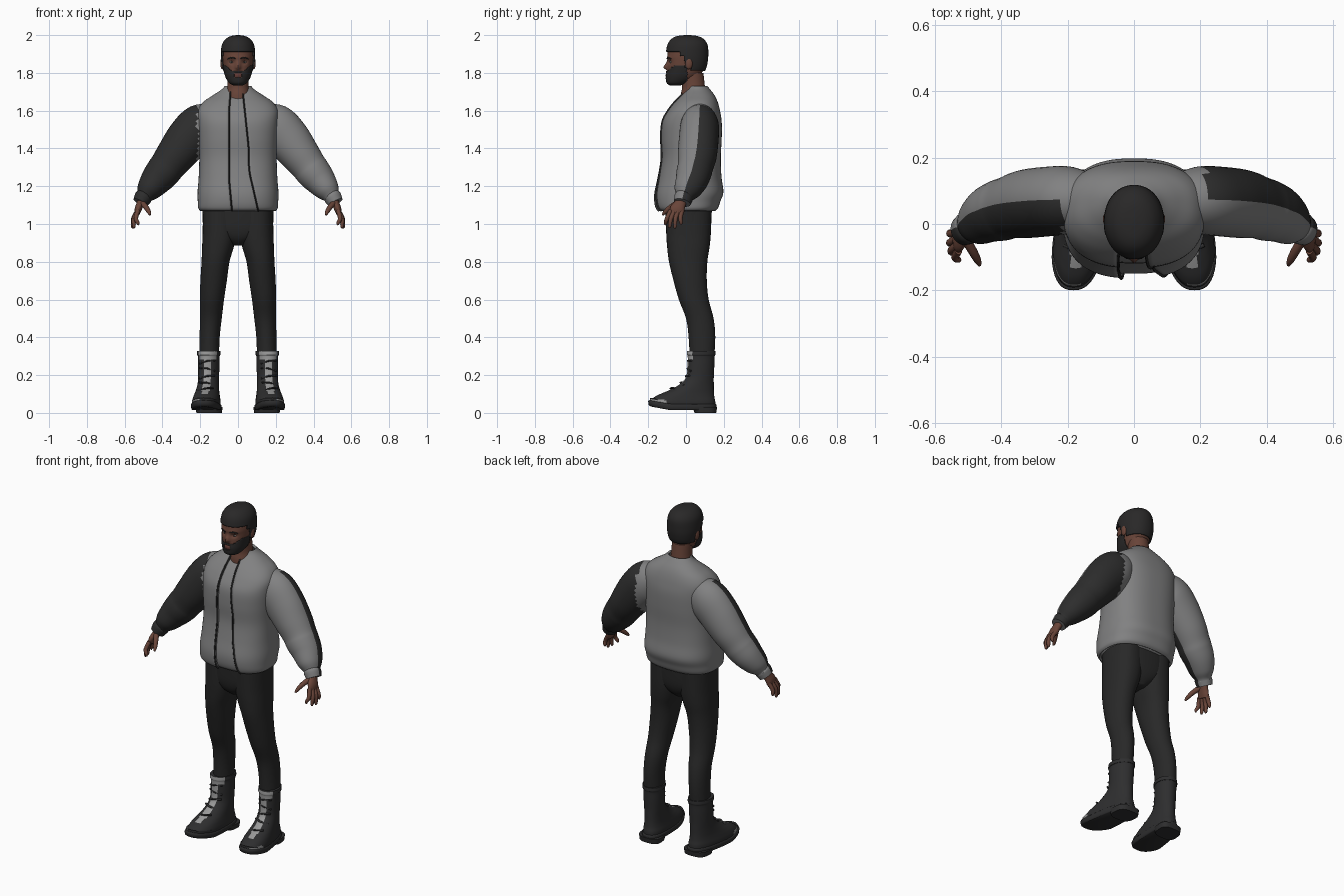
import bpy, bmesh, math
from mathutils import Vector

def mat(name, r, g, b):
    m = bpy.data.materials.new(name)
    m.diffuse_color = (r, g, b, 1)
    return m

GREY = mat("grey_cloth", .22, .22, .222)
BLACK = mat("black_cloth", .026, .026, .026)
PANTS = mat("black_trousers", .021, .021, .021)
LEATHER = mat("black_leather", .027, .027, .028)
LIGHT = mat("light_boot_grey", .32, .32, .32)
SKIN = mat("brown_skin", .14, .058, .04)
HAIR = mat("dark_hair", .022, .021, .021)
LIPS = mat("dark_lips", .12, .04, .034)
EYE = mat("eye_white", .35, .32, .3)

def smooth(rows, k=5):
    """Catmull-Rom through rows of equal length."""
    out = []
    for i in range(len(rows) - 1):
        p = [rows[max(0, min(len(rows) - 1, i + d))] for d in (-1, 0, 1, 2)]
        for s in range(k):
            t = s / k
            out.append([.5 * (2*b + (c-a)*t + (2*a-5*b+4*c-d)*t*t + (3*b-a-3*c+d)*t**3)
                        for a, b, c, d in zip(*p)])
    return out + [list(rows[-1])]

def make(name, rings, mats, fn=None, post=None, closed=True, keep=None, off=0):
    """Skin a list of rings; fn picks material, keep filters faces, off inflates."""
    bm = bmesh.new()
    vs = [[bm.verts.new(post(p) if post else p) for p in r] for r in rings]
    n = len(rings[0])
    for a, b in zip(vs, vs[1:]):
        for j in range(n if closed else n - 1):
            f = bm.faces.new((a[j], a[(j+1) % n], b[(j+1) % n], b[j]))
            if fn:
                f.material_index = fn(f.calc_center_median(), (j + .5) / n)
    if closed:
        bm.faces.new(vs[0][::-1])
        bm.faces.new(vs[-1])
    bmesh.ops.recalc_face_normals(bm, faces=bm.faces)
    bm.normal_update()
    if off:
        for v, nrm in [(v, v.normal.copy()) for v in bm.verts]:
            v.co += nrm * off
    if keep:
        bad = [f for f in bm.faces if not keep(f.calc_center_median())]
        bmesh.ops.delete(bm, geom=bad, context='FACES')
    me = bpy.data.meshes.new(name)
    bm.to_mesh(me)
    bm.free()
    for m in mats:
        me.materials.append(m)
    ob = bpy.data.objects.new(name, me)
    bpy.context.collection.objects.link(ob)
    return ob

def solid(ob, t):
    m = ob.modifiers.new("thickness", 'SOLIDIFY')
    m.thickness, m.offset = t, -1

def spow(v, e):
    return math.copysign(abs(v) ** e, v)

def ring(row, n, a0=0.0, a1=2 * math.pi, closed=True):
    z, cx, hw, yf, yb, p = row
    out = []
    for j in range(n):
        a = a0 + (a1 - a0) * j / (n if closed else n - 1)
        out.append(Vector((cx + hw * spow(math.sin(a), 2/p),
                           (yf+yb)/2 - (yb-yf)/2 * spow(math.cos(a), 2/p), z)))
    return out

def loft(name, rows, mats, n=40, k=5, **kw):
    """Rows: z, centre x, half width, front y, back y, squareness."""
    return make(name, [ring(r, n) for r in smooth(rows, k)], mats, **kw)

def tube(name, rows, mats, n=12, k=4, **kw):
    """Rows: x, y, z, thickness radius, front-back radius."""
    rows = smooth(rows, k)
    rings = []
    for i, r in enumerate(rows):
        t = (Vector(rows[min(i+1, len(rows)-1)][:3]) - Vector(rows[max(i-1, 0)][:3])).normalized()
        v = Vector((0, -1, 0))
        v = (v - t * v.dot(t)).normalized()
        u = t.cross(v)
        rings.append([Vector(r[:3]) + u*r[3]*math.cos(2*math.pi*j/n) + v*r[4]*math.sin(2*math.pi*j/n)
                      for j in range(n)])
    return make(name, rings, mats, **kw)

def ball(name, c, r, m):
    rows = [(c[2] + r[2]*math.sin(a), c[0], r[0]*math.cos(a) + 1e-5, c[1] - r[1]*math.cos(a) - 1e-5,
             c[1] + r[1]*math.cos(a) + 1e-5, 2) for a in (math.pi * (i/10 - .5) for i in range(11))]
    return loft(name, rows, [m], 16, 1)

# ---- head with sculpted face
def g(a, b, s):
    return math.exp(-((a - b) / s) ** 2)

def face(v):
    if v.y < 0:
        x, z = abs(v.x), v.z
        v.y -= .021 * g(x, 0, .013) * g(z, 1.828, .026 if z > 1.828 else .01)
        v.y += .010 * g(x, .033, .015) * g(z, 1.857, .011)
        v.y -= .004 * g(x, .03, .03) * g(z, 1.88, .009)
        v.y -= .006 * g(x, 0, .022) * g(z, 1.787, .011)
    return v

HEAD = [(1.738, 0, .025, -.085, -.03, 2), (1.75, 0, .045, -.1, .01, 2.1), (1.78, 0, .063, -.103, .065, 2.2),
        (1.82, 0, .074, -.099, .095, 2.2), (1.86, 0, .08, -.097, .106, 2.2), (1.9, 0, .082, -.098, .109, 2.1),
        (1.945, 0, .077, -.09, .106, 2), (1.972, 0, .06, -.072, .088, 2), (1.986, 0, .036, -.045, .06, 2),
        (1.991, 0, .006, -.005, .02, 2)]

def hair_area(c):
    if c.y > .03:
        return c.z > 1.812
    if c.y > -.008:
        return c.z > 1.83
    return c.z > (1.888 if c.y > -.03 else 1.912)

def beard_area(c):
    x = abs(c.x)
    if c.y > .005 or (x < .021 and 1.776 < c.z < 1.799):
        return False
    return c.z < 1.81 + .03 * max(0, min(1, (x - .035) / .035))

loft("head", HEAD, [SKIN, LIPS], 96, 8, post=face,
     fn=lambda c, t: int(c.y < -.08 and abs(c.x) < .02 and 1.779 < c.z < 1.795))
solid(loft("hair", HEAD, [HAIR], 96, 8, keep=hair_area, off=.009), .009)
solid(loft("beard", HEAD, [HAIR], 96, 8, post=face, keep=beard_area, off=.004), .004)
loft("neck", [(1.6, 0, .075, -.03, .11, 2), (1.68, 0, .065, -.028, .105, 2), (1.73, 0, .057, -.02, .1, 2),
              (1.8, 0, .056, -.03, .092, 2)], [SKIN], 32)
for s in (-1, 1):
    ball("ear", (s*.083, .015, 1.85), (.011, .02, .031), SKIN)
    ball("eye", (s*.032, -.077, 1.857), (.013, .008, .006), EYE)
    ball("iris", (s*.032, -.081, 1.857), (.0055, .0055, .0055), HAIR)
    tube("eyebrow", [(s*.014, -.1, 1.876, .003, .003), (s*.035, -.094, 1.881, .004, .004),
                     (s*.054, -.079, 1.874, .002, .003)], [HAIR], 8)

# ---- shirt and open jacket
TORSO = [(1.07, 0, .2, -.142, .155, 2.5), (1.085, 0, .211, -.155, .17, 2.5), (1.12, 0, .213, -.163, .182, 2.5),
         (1.17, 0, .214, -.162, .198, 2.5), (1.25, 0, .208, -.145, .188, 2.5), (1.35, 0, .205, -.13, .184, 2.5),
         (1.45, 0, .209, -.133, .189, 2.5), (1.54, 0, .214, -.126, .189, 2.5), (1.6, 0, .213, -.095, .18, 2.5),
         (1.645, 0, .185, -.06, .168, 2.4), (1.68, 0, .135, -.025, .152, 2.3), (1.71, 0, .09, .0, .13, 2.1),
         (1.73, 0, .07, .008, .113, 2)]
loft("shirt", [(z, 0, hw-.016, yf+.014, yb-.018, p) for z, _, hw, yf, yb, p in TORSO[:-2]], [GREY], 64)

rings = []
for r in smooth(TORSO):
    t = (r[0] - 1.07) / .66
    xr = .022 + .035 * min(1, (1 - t) * 2) + .05 * max(0, 1 - 3*t)       # opening edges
    xl = .047 - .015 * max(0, 1 - 4*t) - .01 * max(0, 5*t - 4)
    a0, a1 = (math.asin((x / r[2]) ** (r[5] / 2)) for x in (xr, xl))
    rings.append(ring(r, 81, a0, 2*math.pi - a1, False))
solid(make("jacket", rings, [GREY], closed=False), .013)
for col in (0, -1):
    pts = [(*q[col], .004, .006) for q in rings]
    tube("jacket_zip_edge", pts[::3], [BLACK], 8, 2)

# ---- sleeves: front half and back half in different colours
SLEEVE = [(.11, .075, 1.56, .075, .07), (.19, .073, 1.525, .115, .1), (.26, .068, 1.455, .117, .105),
          (.33, .06, 1.365, .104, .103), (.375, .05, 1.305, .094, .094), (.4, .042, 1.272, .092, .093),
          (.435, .03, 1.23, .083, .086), (.475, .005, 1.178, .064, .07), (.496, -.008, 1.148, .045, .048),
          (.502, -.012, 1.14, .047, .05), (.517, -.02, 1.113, .041, .045)]
for s in (-1, 1):
    tube("sleeve", [(s*r[0], *r[1:]) for r in SLEEVE], [GREY, BLACK], 40, 5,
         fn=lambda c, t, s=s: int(abs(c.x) > .215 and ((t < .5) == (s < 0))))
    # hands
    tube("palm", [(s*.508, -.015, 1.135, .022, .026), (s*.517, -.03, 1.108, .02, .03),
                  (s*.528, -.045, 1.08, .019, .039), (s*.534, -.052, 1.055, .014, .036)], [SKIN], 20)
    fingers = [(-.081, -.108, .994, .53), (-.06, -.086, .978, .551), (-.04, -.058, .976, .557), (-.021, -.026, .996, .556)]
    for yb, yt, zt, xt in fingers:
        tube("finger", [(s*.53, yb, 1.072, .012, .012), (s*(.535 + xt)/2 + s*.008, (yb+yt)/2 - .006, 1.03, .0115, .0115),
                        (s*xt, yt, zt + .012, .0095, .0095), (s*xt, yt - .002, zt, .004, .004)], [SKIN], 10)
    tube("thumb", [(s*.512, -.04, 1.115, .016, .016), (s*.488, -.08, 1.09, .014, .014),
                   (s*.472, -.11, 1.064, .011, .011), (s*.466, -.124, 1.048, .005, .005)], [SKIN], 10)

# ---- trousers
loft("trouser_hips", [(.885, 0, .03, -.05, .08, 2), (.92, 0, .11, -.085, .112, 2.2), (.97, 0, .178, -.102, .13, 2.4),
                      (1.05, 0, .187, -.108, .136, 2.5), (1.13, 0, .187, -.11, .137, 2.5)], [PANTS], 48)
LEG = [(.28, .153, .052, .02, .148, 2), (.4, .15, .053, .014, .155, 2), (.5, .144, .058, 0, .146, 2),
       (.6, .138, .064, -.038, .12, 2), (.7, .129, .07, -.066, .11, 2.1), (.8, .119, .074, -.09, .113, 2.2),
       (.88, .106, .084, -.1, .125, 2.3), (.96, .097, .09, -.105, .132, 2.3), (1.1, .096, .09, -.109, .136, 2.3)]
for s in (-1, 1):
    loft("trouser_leg", [(r[0], s*r[1], *r[2:]) for r in LEG], [PANTS], 36)

# ---- boots, toes turned slightly outwards
BOOT = [(.03, 0, .075, -.188, .155, 2.4), (.06, 0, .076, -.19, .155, 2.4), (.085, 0, .072, -.166, .15, 2.3),
        (.105, 0, .068, -.125, .148, 2.2), (.125, 0, .065, -.078, .147, 2.1), (.155, 0, .062, -.03, .147, 2),
        (.19, 0, .061, 0, .147, 2), (.25, 0, .063, .008, .15, 2), (.3, 0, .064, .009, .152, 2),
        (.308, 0, .069, .004, .157, 2), (.328, 0, .068, .006, .156, 2)]

def axis(y):
    return .157 - .1 * (y - .06)

def boot_colour(c, t):
    x = abs(c.x) - axis(c.y)
    tongue = c.y < .05 and abs(x) < .02 and c.z > .1
    toe = c.z < .07 and c.y < -.11 and x > -.025
    cuff = c.z > .285 and c.y < .035
    return int(tongue or toe or cuff)

for s in (-1, 1):
    def place(v, s=s):
        w = 1 - .1 * max(0, min(1, (v.y + .1) / .15))
        lift = .022 * max(0, -v.y - .08) / .12 if v.z < .06 else 0
        return Vector((s*axis(v.y) + v.x*w, v.y, v.z + lift))
    loft("boot", BOOT, [LEATHER, LIGHT], 56, 5, post=place, fn=boot_colour)
    loft("boot_sole", [(.014, 0, .074, -.185, .155, 2.5), (.02, 0, .079, -.197, .16, 2.5),
                       (.04, 0, .08, -.2, .162, 2.5), (.046, 0, .076, -.195, .158, 2.5)], [LEATHER], 48, 2, post=place)
    loft("boot_heel", [(0, 0, .074, .045, .16, 3), (.03, 0, .078, .035, .165, 3)], [LEATHER], 32, 1, post=place)
    for i, (y, z) in enumerate([(-.085, .13), (-.032, .16), (-.004, .195), (.005, .235), (.007, .275)]):
        d = .008 * (-1) ** i
        tube("boot_lace", [(s*axis(y) + q*.04, y + .0035 + abs(q)*.018, z + d*q - abs(q)*.006, .005, .006)
                           for q in (-1, -.5, 0, .5, 1)], [LEATHER], 8)

for ob in bpy.context.collection.objects:
    ob.select_set(True)
    bpy.context.view_layer.objects.active = ob
bpy.ops.object.shade_smooth_by_angle(angle=math.radians(50))
